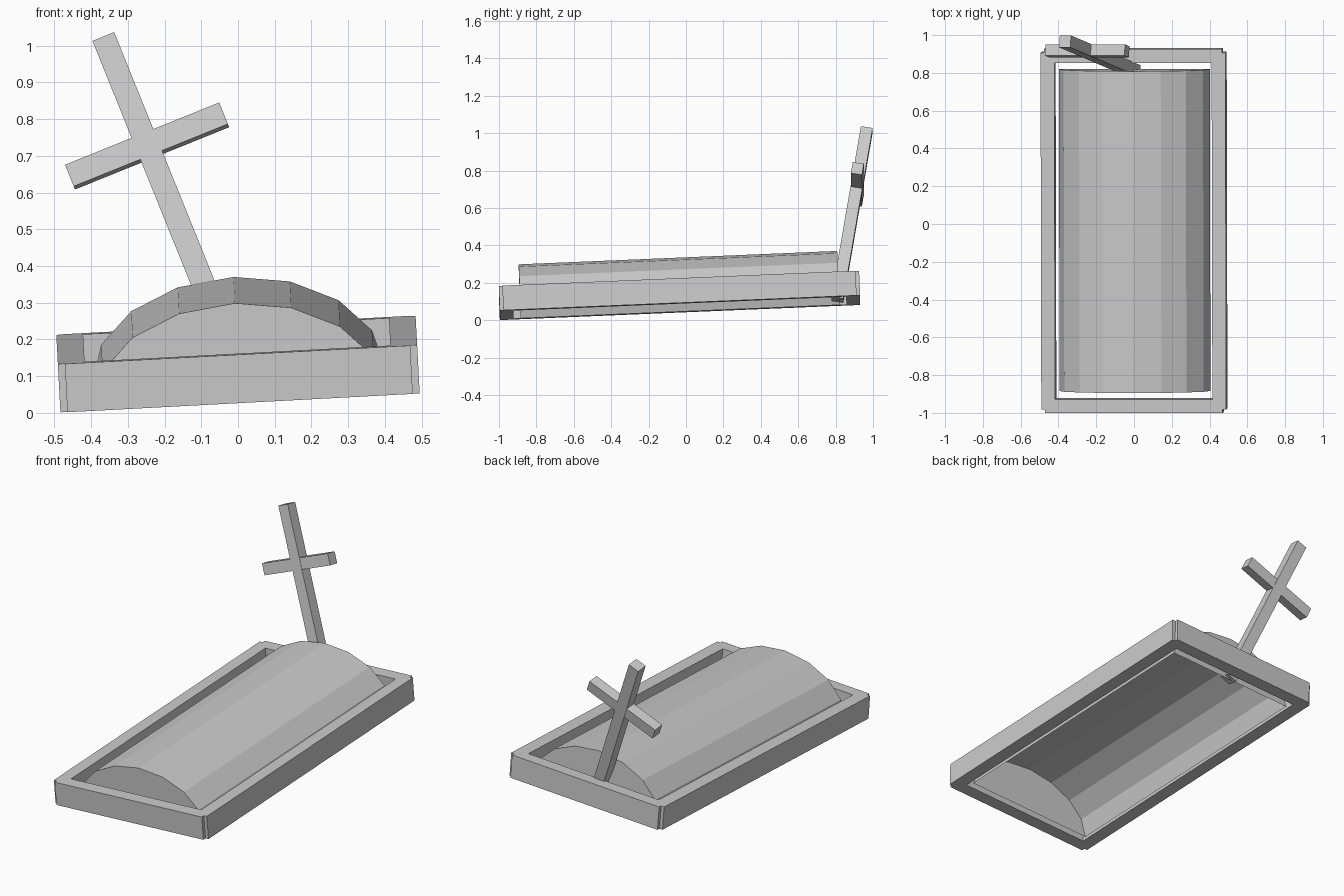
import bpy, bmesh
from math import sin, cos, pi, radians

cube = bpy.data.objects.get("Cube")
if cube:
    bpy.data.objects.remove(cube, do_unlink=True)

GREY = (0.6, 0.6, 0.6, 1)
stone = bpy.data.materials.new("grey_stone")
stone.use_nodes = True
stone.diffuse_color = GREY
stone.node_tree.nodes["Principled BSDF"].inputs["Base Color"].default_value = GREY

PLOT_TILT = (0.042, -0.053, 0)
CROSS_TILT = (radians(-9.1), radians(-22), 0)


def finish(name, bm, location, rotation):
    bmesh.ops.recalc_face_normals(bm, faces=bm.faces)
    mesh = bpy.data.meshes.new(name)
    bm.to_mesh(mesh)
    bm.free()
    mesh.materials.append(stone)
    obj = bpy.data.objects.new(name, mesh)
    obj.location, obj.rotation_euler = location, rotation
    bpy.context.collection.objects.link(obj)
    return obj


def extrude_faces(bm, vector):
    """Turn a flat sheet into a closed solid."""
    result = bmesh.ops.extrude_face_region(bm, geom=bm.faces[:], use_keep_orig=True)
    moved = [v for v in result["geom"] if isinstance(v, bmesh.types.BMVert)]
    bmesh.ops.translate(bm, verts=moved, vec=vector)


def box(name, size, location, rotation):
    bm = bmesh.new()
    bmesh.ops.create_cube(bm, size=1)
    bmesh.ops.scale(bm, vec=size, verts=bm.verts)
    return finish(name, bm, location, rotation)


# Rectangular kerb with small notches at its outer corners
def kerb(half_x, half_y, board, notch, height):
    bm = bmesh.new()
    corners = []
    for sx, sy in ((1, -1), (1, 1), (-1, 1), (-1, -1)):
        x, y, nx, ny = half_x, half_y, half_x - notch, half_y - notch
        points = [(nx, y), (nx, ny), (x, ny)]
        if sx * sy > 0:
            points.reverse()
        points.append((x - board, y - board))
        corners.append([bm.verts.new((px * sx, py * sy, -height / 2)) for px, py in points])
    for i, corner in enumerate(corners):
        following = corners[(i + 1) % 4]
        bm.faces.new(corner)
        bm.faces.new((corner[2], following[0], following[3], corner[3]))
    extrude_faces(bm, (0, 0, height))
    return finish("kerb_frame", bm, (0, -0.035, 0.133), PLOT_TILT)


# Faceted half-barrel mound, closed at both ends and open underneath
def mound(radius, rise, length, base, segments=8):
    bm = bmesh.new()
    rings = []
    for y in (-length / 2, length / 2):
        ring = [bm.verts.new((radius * cos(pi * i / segments), y,
                              base + rise * sin(pi * i / segments)))
                for i in range(segments + 1)]
        bm.faces.new(ring)
        rings.append(ring)
    front, back = rings
    for i in range(segments):
        bm.faces.new((front[i], front[i + 1], back[i + 1], back[i]))
    return finish("burial_mound", bm, (0, -0.035, 0.133), PLOT_TILT)


kerb(0.49, 0.964, 0.073, 0.019, 0.132)
mound(0.4, 0.268, 1.705, -0.066)

# Leaning cross at the head of the plot
box("cross_post", (0.064, 0.064, 0.995), (-0.181, 0.888, 0.565), CROSS_TILT)
box("cross_bar", (0.453, 0.06, 0.064), (-0.2475, 0.916, 0.727), CROSS_TILT)
